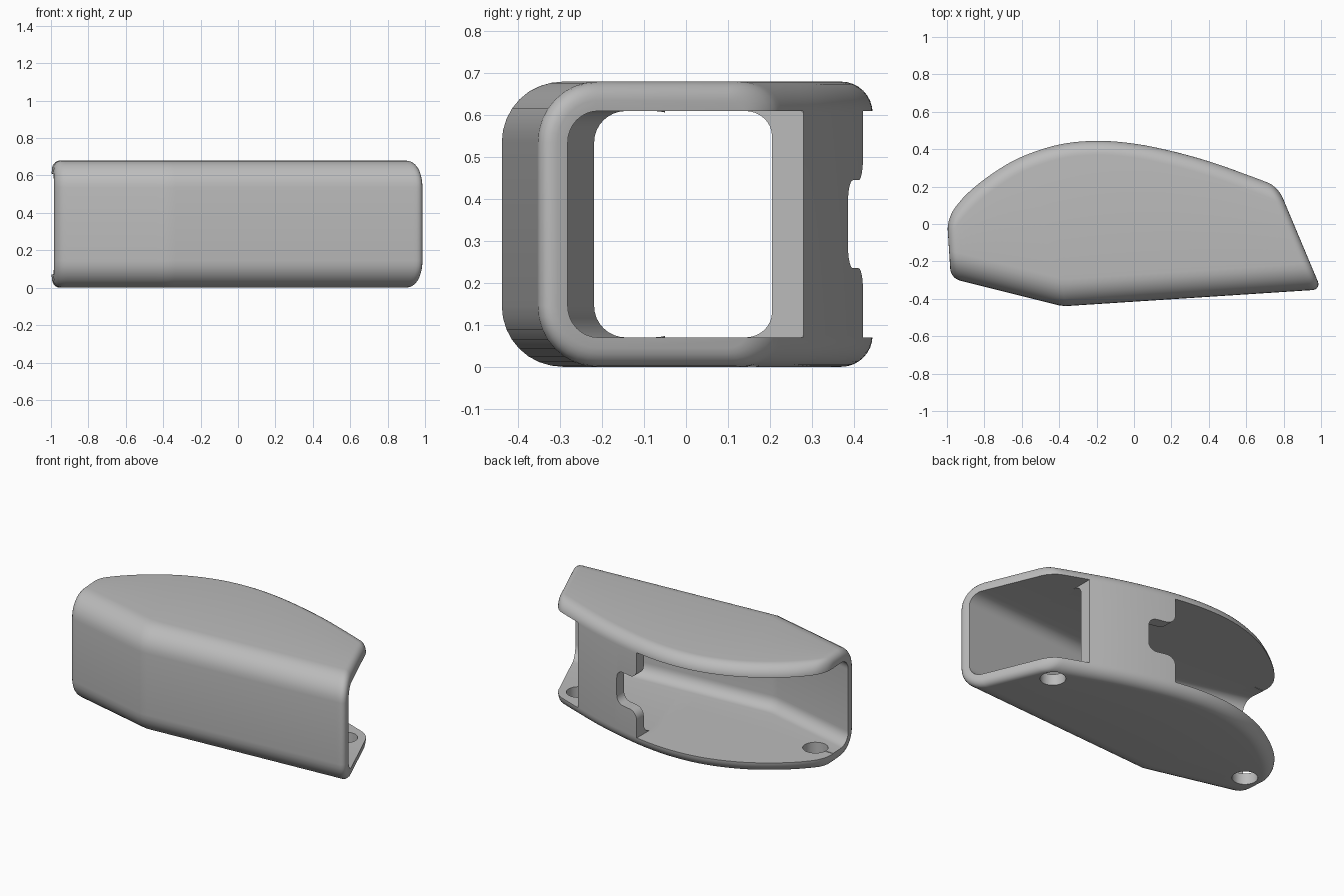
import bpy, bmesh, math

if "Cube" in bpy.data.objects:
    bpy.data.objects.remove(bpy.data.objects["Cube"], do_unlink=True)

HEIGHT, WALL = 0.68, 0.07

grey = bpy.data.materials.new("plain grey")
grey.use_nodes = True
grey.diffuse_color = (0.5, 0.5, 0.5, 1)
grey.node_tree.nodes["Principled BSDF"].inputs["Base Color"].default_value = (0.5, 0.5, 0.5, 1)

# Plan outline: bent front, curved back, two slanted ends
BACK = [(-1.12, -0.14), (-1.0, 0.03), (-0.9, 0.155), (-0.75, 0.275), (-0.6, 0.36),
        (-0.4, 0.425), (-0.2, 0.445), (0.0, 0.43), (0.2, 0.39), (0.4, 0.335),
        (0.6, 0.265), (0.77, 0.2), (1.2, 0.02)]


def front_y(x):
    return max(-0.44 - (x + 0.38) * 0.25, -0.44 + (x + 0.38) * 0.065)


def back_y(x):
    x = min(max(x, -1.11), 1.19)
    i = next(k for k in range(len(BACK) - 1) if x <= BACK[k + 1][0])
    (x0, y0), (x1, y1) = BACK[i], BACK[i + 1]

    def slope(k):
        a, b = BACK[max(k - 1, 0)], BACK[min(k + 1, len(BACK) - 1)]
        return (b[1] - a[1]) / (b[0] - a[0])
    h = x1 - x0
    t = (x - x0) / h
    return ((2 * t**3 - 3 * t**2 + 1) * y0 + (t**3 - 2 * t**2 + t) * h * slope(i)
            + (3 * t**2 - 2 * t**3) * y1 + (t**3 - t**2) * h * slope(i + 1))


def left_end(y):
    return -1.0 - (y - 0.03) * 0.065


def right_end(y):
    return 0.77 - (y - 0.2) * 0.42


def make_object(name, bm):
    bmesh.ops.recalc_face_normals(bm, faces=bm.faces)
    mesh = bpy.data.meshes.new(name)
    bm.to_mesh(mesh)
    bm.free()
    mesh.materials.append(grey)
    obj = bpy.data.objects.new(name, mesh)
    bpy.context.collection.objects.link(obj)
    return obj


def section(u, extend, inset, r_front, r_back, min_depth):
    """Rounded rectangle across the body, sheared to follow the end slants."""
    points = []
    corners = [(0, 0, 180), (1, 0, 270), (1, 1, 0), (0, 1, 90)]
    steps = 8
    for back, top, start in corners:
        r = max((r_back if back else r_front) - inset, 0.012)
        for k in range(steps + 1):
            a = math.radians(start + 90 * k / steps)
            off = inset + r * (1 - abs(math.cos(a)))
            rise = inset + r * (1 - abs(math.sin(a)))
            y = 0.0
            for _ in range(12):
                x0, x1 = left_end(y) - extend, right_end(y) + extend
                x = x0 + (x1 - x0) * u
                if back:
                    s = (back_y(x + 0.01) - back_y(x - 0.01)) / 0.02
                    y = max(back_y(x), front_y(x) + min_depth) - off * min(math.hypot(1, s), 1.4)
                else:
                    y = front_y(x) + off
            points.append((x, y, HEIGHT - rise if top else rise))
    return points


def loft(name, stations, **shape):
    bm = bmesh.new()
    rings = [[bm.verts.new(p) for p in section(u, inset=i, **shape)] for u, i in stations]
    n = len(rings[0])
    for a, b in zip(rings, rings[1:]):
        for k in range(n):
            bm.faces.new((a[k], a[(k + 1) % n], b[(k + 1) % n], b[k]))
    bm.faces.new(rings[0])
    bm.faces.new(rings[-1])
    return make_object(name, bm)


def prism(name, outline, axis, low, high):
    """Extrude a closed outline along y or z."""
    bm = bmesh.new()

    def place(p, h):
        return (p[0], h, p[1]) if axis == "y" else (p[0], p[1], h)
    face = bm.faces.new([bm.verts.new(place(p, low)) for p in outline])
    made = bmesh.ops.extrude_face_region(bm, geom=[face])["geom"]
    shift = (0, high - low, 0) if axis == "y" else (0, 0, high - low)
    bmesh.ops.translate(bm, vec=shift, verts=[v for v in made if isinstance(v, bmesh.types.BMVert)])
    return make_object(name, bm)


def box(name, x0, x1, y0, y1):
    z0, z1 = WALL, HEIGHT - WALL
    return prism(name, [(x0, z0), (x1, z0), (x1, z1), (x0, z1)], "y", y0, y1)


def arc(cx, cy, r, a0, a1, n=8):
    angles = [math.radians(a0 + (a1 - a0) * k / n) for k in range(n + 1)]
    return [(cx + r * math.cos(a), cy + r * math.sin(a)) for a in angles]


# Outer body with softly rounded ends
ROUND = 0.045
ease = [math.radians(90 * k / 5) for k in range(6)]
cap = [(ROUND * (1 - math.sin(a)) / 1.85, ROUND * (1 - math.cos(a))) for a in ease]
middle = [(k / 60, 0) for k in range(2, 59)]
stations = [(e, i) for e, i in reversed(cap)]
stations = sorted([(e, i) for e, i in cap] + middle + [(1 - e, i) for e, i in cap])
shell = loft("shell", stations, extend=0, r_front=0.145, r_back=0.075, min_depth=0.28)

# Hollow running from end to end
cavity = loft("cavity_cutter", [(k / 60, WALL) for k in range(61)], extend=0.1,
              r_front=0.145, r_back=0.13, min_depth=0.4)

# Openings in the back wall, leaving one panel standing
WALL_LOW, WALL_HIGH = 0.05, 0.56
cutters = [cavity,
           box("back_opening_cutter", -1.4, WALL_LOW, -0.05, 0.7),
           box("mouth_opening_cutter", WALL_HIGH, 1.4, 0.02, 0.7)]

# Rounded notch in the free edge of the panel
half = ([(WALL_LOW - 0.03, 0.16)] + arc(WALL_LOW + 0.055, 0.16, 0.055, 180, 270)
        + arc(0.165, 0.055, 0.05, 90, 0))
notch = half + [(x, -z) for x, z in reversed(half)]
cutters.append(prism("notch_cutter", [(x, z + HEIGHT / 2) for x, z in notch], "y", 0.2, 0.7))

# Mounting holes in the floor
for hx, hy in ((0.68, 0.1), (-0.865, -0.06)):
    cutters.append(prism("hole_cutter", arc(hx, hy, 0.073, 0, 350, 35), "z", -0.1, 0.2))

bpy.context.view_layer.objects.active = shell
for cutter in cutters:
    cutter.hide_render = True
    mod = shell.modifiers.new(cutter.name, "BOOLEAN")
    mod.operation, mod.solver, mod.object = "DIFFERENCE", "EXACT", cutter
    bpy.ops.object.modifier_apply(modifier=mod.name)
for cutter in cutters:
    bpy.data.objects.remove(cutter, do_unlink=True)

for obj in bpy.context.selected_objects:
    obj.select_set(False)
shell.select_set(True)
bpy.ops.object.shade_smooth_by_angle(angle=math.radians(32))
